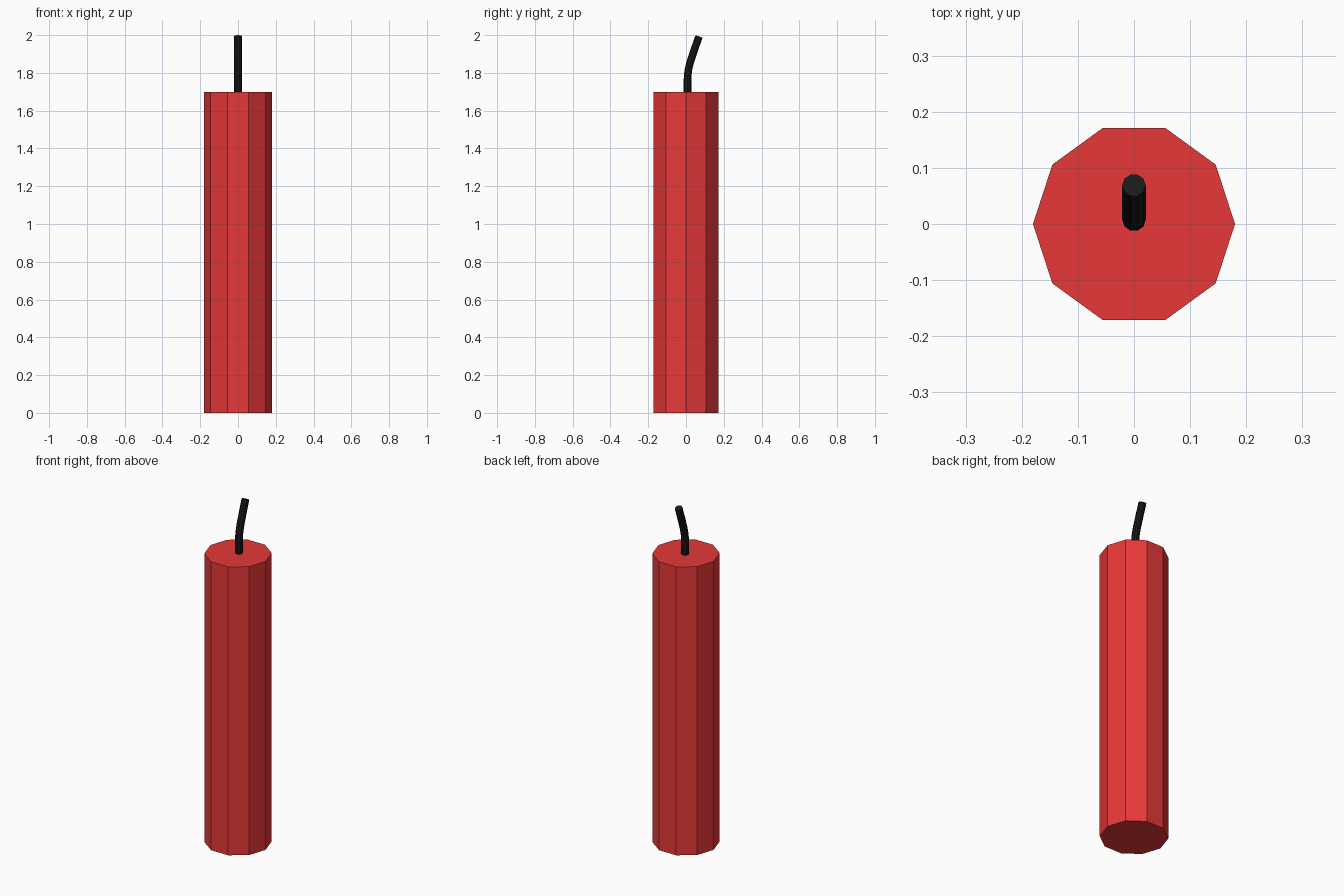
import bpy, bmesh, math
from mathutils import Vector

if "Cube" in bpy.data.objects:
    bpy.data.objects.remove(bpy.data.objects["Cube"])


def material(name, color):
    m = bpy.data.materials.new(name)
    m.diffuse_color = color
    m.use_nodes = True
    m.node_tree.nodes["Principled BSDF"].inputs["Base Color"].default_value = m.diffuse_color
    return m


def tube(name, path, radius, sides, mat):
    """Capped tube swept along (y, z) path points, bending in the YZ plane."""
    bm = bmesh.new()
    pts = [Vector((0, y, z)) for y, z in path]
    rings = []
    for i, p in enumerate(pts):
        t = (pts[min(i + 1, len(pts) - 1)] - pts[max(i - 1, 0)]).normalized()
        side = Vector((1, 0, 0))
        up = t.cross(side)
        ring = []
        for k in range(sides):
            a = 2 * math.pi * k / sides
            ring.append(bm.verts.new(p + radius * (math.cos(a) * side + math.sin(a) * up)))
        rings.append(ring)
    for lo, hi in zip(rings, rings[1:]):
        for k in range(sides):
            n = (k + 1) % sides
            bm.faces.new((lo[k], lo[n], hi[n], hi[k]))
    bm.faces.new(rings[0][::-1])
    bm.faces.new(rings[-1])
    bmesh.ops.recalc_face_normals(bm, faces=bm.faces)
    mesh = bpy.data.meshes.new(name)
    bm.to_mesh(mesh)
    bm.free()
    mesh.materials.append(mat)
    obj = bpy.data.objects.new(name, mesh)
    bpy.context.collection.objects.link(obj)
    return obj


red = material("red_paper", (0.8, 0.04, 0.04, 1))
black = material("black_cord", (0.01, 0.01, 0.01, 1))

# Ten-sided stick
tube("stick_body", [(0, 0), (0, 1.7)], 0.18, 10, red)

# Fuse: rises straight, then leans towards the back
tube("fuse", [(0.008, 1.69), (0.008, 1.77), (0.012, 1.815), (0.023, 1.86),
              (0.046, 1.928), (0.069, 1.993)], 0.021, 10, black)
